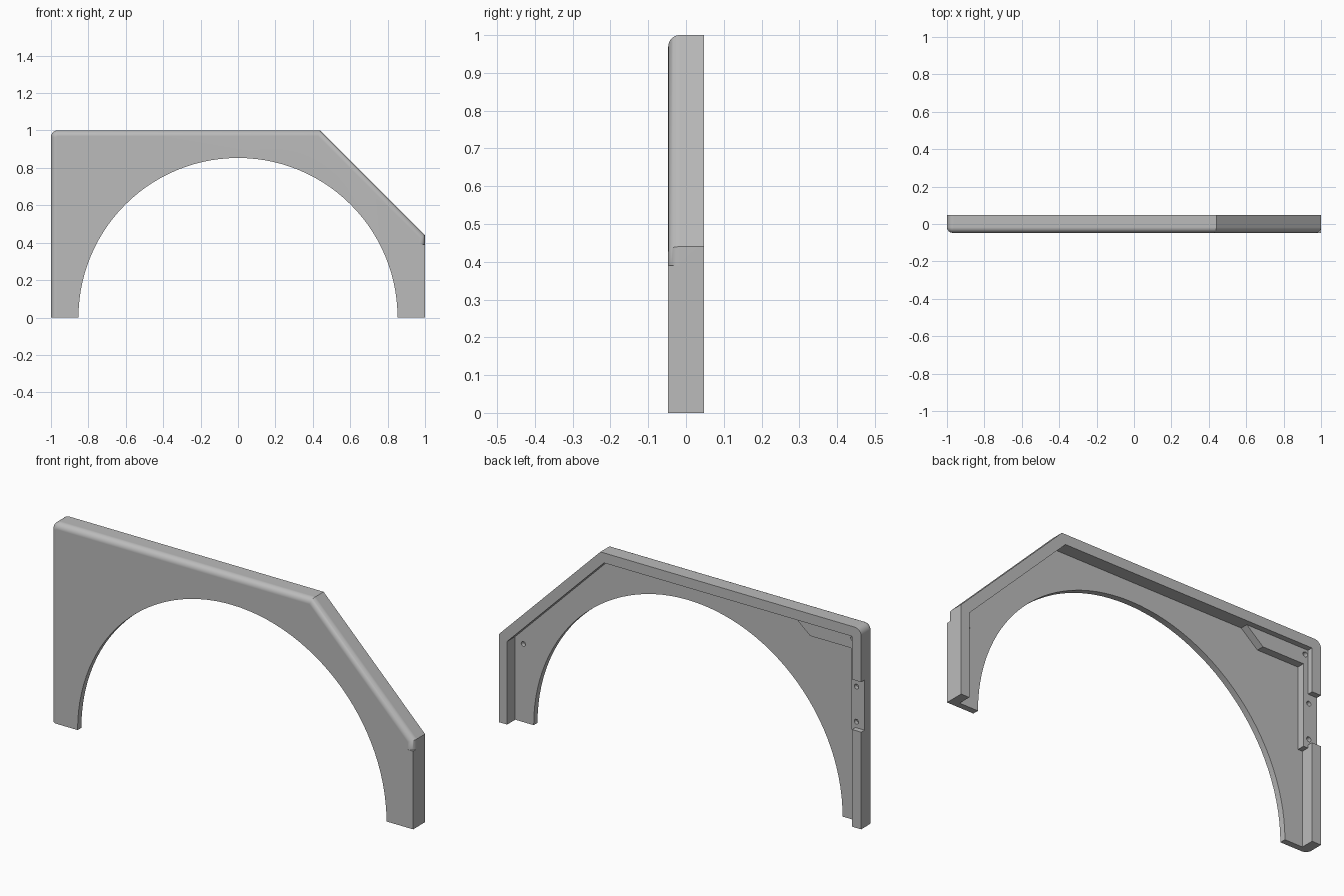
import bpy, bmesh, math

if "Cube" in bpy.data.objects:
    bpy.data.objects.remove(bpy.data.objects["Cube"])

HALF = 0.047      # half depth of the panel
FILLET = 0.03     # rounding of the front outer edge
LEDGE = 0.02      # y of the gusset surface
PLATE = -0.017    # y of the inner face of the front plate

grey = bpy.data.materials.new("plain grey")
grey.use_nodes = True
colour = (0.5, 0.5, 0.5, 1)
grey.diffuse_color = colour
grey.node_tree.nodes["Principled BSDF"].inputs["Base Color"].default_value = colour


def loft(name, rings):
    """Closed solid through (y, outline) rings of equal length."""
    bm = bmesh.new()
    loops = [[bm.verts.new((x, y, z)) for x, z in pts] for y, pts in rings]
    n = len(loops[0])
    for a, b in zip(loops, loops[1:]):
        for i in range(n):
            j = (i + 1) % n
            bm.faces.new((a[i], a[j], b[j], b[i]))
    bm.faces.new(loops[0])
    bm.faces.new(loops[-1])
    bmesh.ops.remove_doubles(bm, verts=bm.verts, dist=1e-5)
    bmesh.ops.recalc_face_normals(bm, faces=bm.faces)
    mesh = bpy.data.meshes.new(name)
    bm.to_mesh(mesh)
    bm.free()
    mesh.materials.append(grey)
    obj = bpy.data.objects.new(name, mesh)
    bpy.context.collection.objects.link(obj)
    return obj


def prism(name, pts, y0, y1):
    return loft(name, [(y0, pts), (y1, pts)])


def disc(cx, cz, r, n):
    return [(cx + r * math.cos(math.tau * i / n), cz + r * math.sin(math.tau * i / n))
            for i in range(n)]


def outline(d):
    """Outer silhouette inset by d; the lower right side stays square."""
    r = 0.035
    pts = [(-1 + d, 0)]
    for i in range(7):
        a = math.pi - math.pi / 2 * i / 6
        pts.append((-1 + r + (r - d) * math.cos(a), 1 - r + (r - d) * math.sin(a)))
    k = 0.44 - d * math.tan(math.pi / 8)
    return pts + [(k, 1 - d), (1 - d, k), (1 - d, 0.39), (1, 0.39), (1, 0)]


# Outer body with a rounded front edge
rings = [(HALF, outline(0))]
for i in range(9):
    a = math.pi / 2 * i / 8
    rings.append((-HALF + FILLET * (1 - math.sin(a)), outline(FILLET * (1 - math.cos(a)))))
panel = loft("arch_panel", rings)

# Cutters: wheel arch, rear pocket, deeper pocket around the gusset, side notch
right_side = [(0.42, 0.95), (0.955, 0.415), (0.955, -0.1)]
cutters = [
    prism("arch_cutter", disc(0, 0, 0.853, 112), -0.2, 0.2),
    prism("pocket_cutter", [(-0.95, -0.1), (-0.95, 0.95)] + right_side, LEDGE, 0.2),
    prism("deep_pocket_cutter",
          [(-0.95, -0.1), (-0.95, 0.47), (-0.925, 0.47), (-0.925, 0.875),
           (-0.70, 0.875), (-0.61, 0.95)] + right_side, PLATE, 0.15),
    prism("notch_cutter", [(-1.1, 0.485), (-1.1, 0.735), (-0.94, 0.735), (-0.94, 0.485)],
          LEDGE, 0.25),
]

# Blind screw holes
for x, z, y in [(-0.935, 0.925, LEDGE), (-0.955, 0.69, LEDGE),
                (-0.955, 0.515, LEDGE), (0.91, 0.39, PLATE)]:
    cutters.append(prism("hole_cutter", disc(x, z, 0.012, 16), y - 0.02, 0.1))

for cutter in cutters:
    cutter.hide_render = True
    mod = panel.modifiers.new("cut", "BOOLEAN")
    mod.operation = "DIFFERENCE"
    mod.solver = "EXACT"
    mod.object = cutter

bpy.ops.object.select_all(action="DESELECT")
panel.select_set(True)
bpy.context.view_layer.objects.active = panel
for mod in list(panel.modifiers):
    bpy.ops.object.modifier_apply(modifier=mod.name)
for cutter in cutters:
    bpy.data.objects.remove(cutter)

# Smooth the rounded edge while keeping flat faces flat
bpy.ops.object.shade_smooth_by_angle(angle=math.radians(30))
weighted = panel.modifiers.new("weighted normals", "WEIGHTED_NORMAL")
weighted.keep_sharp = True
